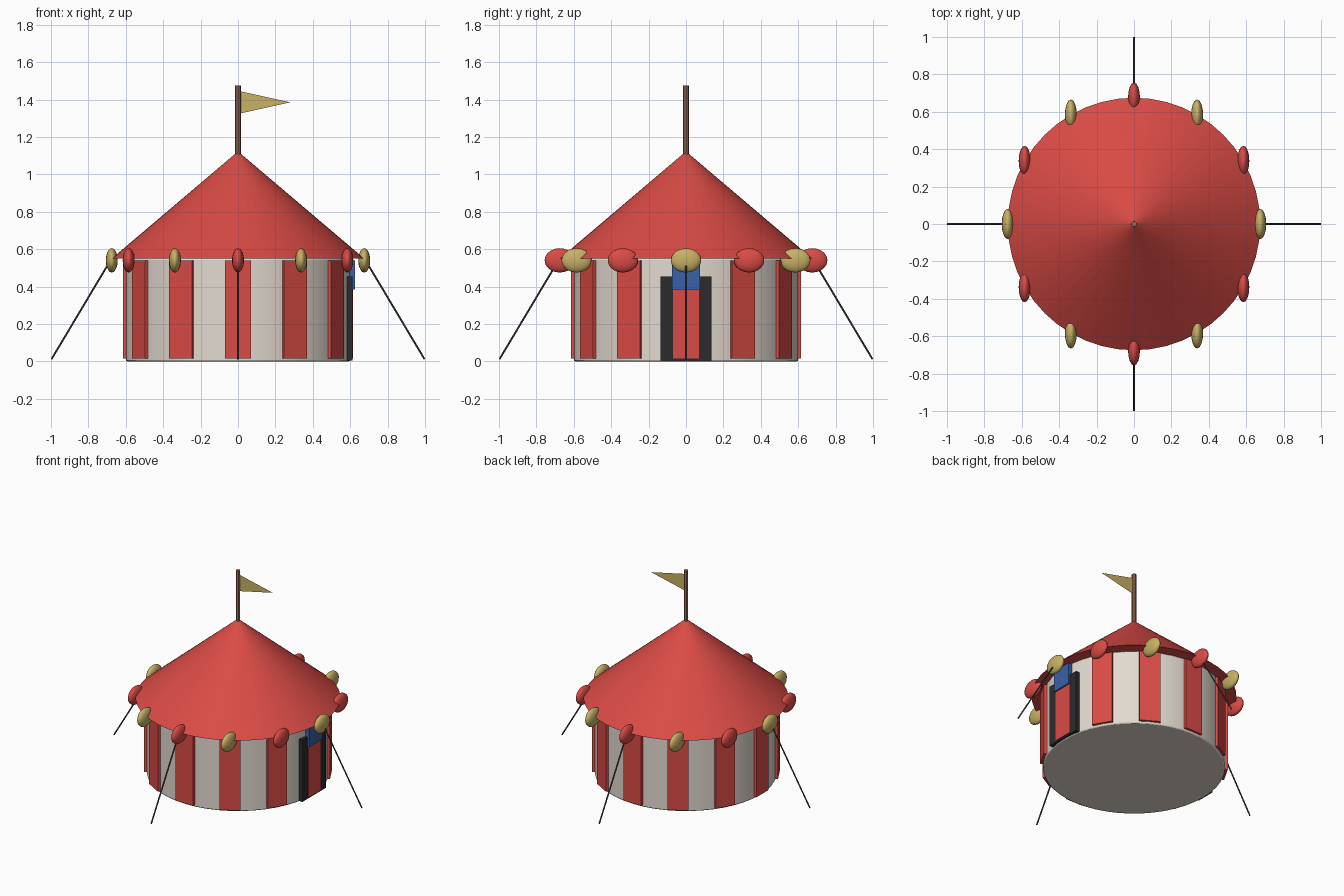
import bpy, bmesh, math
from mathutils import Vector

if "Cube" in bpy.data.objects:
    bpy.data.objects.remove(bpy.data.objects["Cube"])


def material(name, rgb):
    m = bpy.data.materials.new(name)
    m.diffuse_color = (*rgb, 1)
    m.use_nodes = True
    m.node_tree.nodes["Principled BSDF"].inputs["Base Color"].default_value = m.diffuse_color
    return m


RED = material("red canvas", (0.70, 0.07, 0.06))
CREAM = material("cream canvas", (0.76, 0.70, 0.63))
GOLD = material("gold", (0.58, 0.44, 0.13))
BLUE = material("blue", (0.04, 0.12, 0.38))
BLACK = material("black", (0.024, 0.024, 0.024))
ROPE = material("rope grey", (0.06, 0.06, 0.06))
WOOD = material("brown wood", (0.33, 0.15, 0.09))


def finish(name, mat, smooth=False):
    ob = bpy.context.object
    ob.name = name
    ob.data.materials.append(mat)
    if smooth:
        bpy.ops.object.shade_smooth_by_angle(angle=math.radians(35))
    return ob


def box(name, mat, loc, size, turn=0):
    bpy.ops.mesh.primitive_cube_add(size=1, location=loc, rotation=(0, 0, turn))
    ob = finish(name, mat)
    ob.scale = size
    return ob


def rod(name, mat, a, b, radius, sides):
    a, b = Vector(a), Vector(b)
    d = b - a
    bpy.ops.mesh.primitive_cylinder_add(vertices=sides, radius=radius, depth=d.length,
                                        location=(a + b) / 2)
    ob = finish(name, mat, True)
    ob.rotation_euler = d.to_track_quat('Z', 'Y').to_euler()
    return ob


# round wall with softened rims
bpy.ops.mesh.primitive_cylinder_add(vertices=48, radius=0.6, depth=0.55, location=(0, 0, 0.275))
wall = finish("wall", CREAM, True)
bevel = wall.modifiers.new("soft_rim", 'BEVEL')
bevel.width = 0.008
bevel.segments = 2
bevel.limit_method = 'ANGLE'

# cone roof
bpy.ops.mesh.primitive_cone_add(vertices=48, radius1=0.675, radius2=0.015, depth=0.56,
                                location=(0, 0, 0.83))
finish("roof", RED, True)

# stripes around the wall and ornaments around the eaves
for i in range(12):
    a = i * math.pi / 6
    c, s = math.cos(a), math.sin(a)
    box("stripe", RED, (0.6 * c, 0.6 * s, 0.2775), (0.03, 0.14, 0.525), a)
    bpy.ops.mesh.primitive_uv_sphere_add(segments=16, ring_count=10, radius=1,
                                         location=(0.675 * c, 0.675 * s, 0.54))
    bob = finish("eave_ornament", RED if i % 2 else GOLD, True)
    bob.scale = (0.032, 0.081, 0.065)

# doorway on the right side with blue panel above
box("doorway", BLACK, (0.592, 0, 0.23), (0.04, 0.27, 0.45))
box("door_valance", BLUE, (0.61, 0, 0.4625), (0.032, 0.15, 0.155))

# guy ropes
for x, y in ((1, 0), (-1, 0), (0, 1), (0, -1)):
    rod("guy_rope", ROPE, (0.67 * x, 0.67 * y, 0.56), (0.997 * x, 0.997 * y, 0.012), 0.005, 6)

# flag pole and pennant
rod("flag_pole", WOOD, (0, 0, 1.08), (0, 0, 1.475), 0.015, 8)
mesh = bpy.data.meshes.new("pennant")
mesh.from_pydata([(0.01, 0, 1.325), (0.28, 0, 1.385), (0.01, 0, 1.445)], [], [(0, 1, 2)])
mesh.materials.append(GOLD)
bpy.context.collection.objects.link(bpy.data.objects.new("pennant", mesh))
